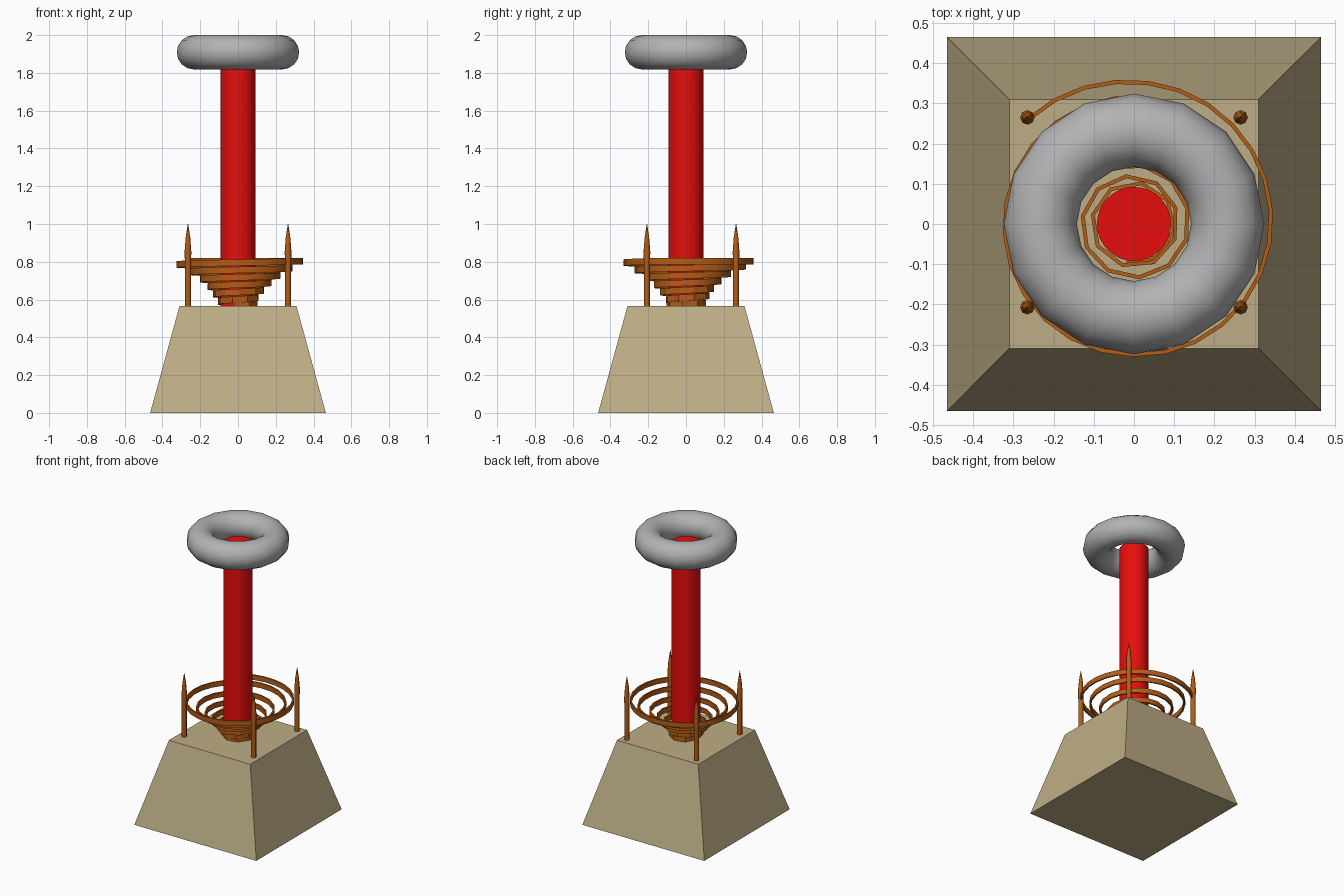
import bpy, bmesh, math

if "Cube" in bpy.data.objects:
    bpy.data.objects.remove(bpy.data.objects["Cube"])


def material(name, rgb):
    m = bpy.data.materials.new(name)
    m.diffuse_color = (*rgb, 1)
    m.use_nodes = True
    m.node_tree.nodes["Principled BSDF"].inputs["Base Color"].default_value = m.diffuse_color
    return m


STONE = material("sandstone", (0.515, 0.423, 0.238))
RED = material("red_enamel", (0.80, 0.004, 0.004))
COPPER = material("copper", (0.46, 0.11, 0.008))
METAL = material("grey_metal", (0.45, 0.45, 0.46))


def finish(ob, name, mat=None, smooth=None):
    ob.name = name
    if mat:
        ob.data.materials.append(mat)
    if smooth:
        bpy.ops.object.select_all(action='DESELECT')
        ob.select_set(True)
        bpy.context.view_layer.objects.active = ob
        bpy.ops.object.shade_smooth_by_angle(angle=math.radians(smooth))
    return ob


def sweep(name, rings, mat, smooth=None):
    """Skin a list of closed point rings and cap both ends."""
    bm = bmesh.new()
    vs = [[bm.verts.new(p) for p in ring] for ring in rings]
    n = len(vs[0])
    for a, b in zip(vs, vs[1:]):
        for i in range(n):
            j = (i + 1) % n
            bm.faces.new((a[i], a[j], b[j], b[i]))
    bm.faces.new(vs[0][::-1])
    bm.faces.new(vs[-1])
    bmesh.ops.recalc_face_normals(bm, faces=bm.faces)
    me = bpy.data.meshes.new(name)
    bm.to_mesh(me)
    bm.free()
    ob = bpy.data.objects.new(name, me)
    bpy.context.collection.objects.link(ob)
    return finish(ob, name, mat, smooth)


def square(h, z):
    return [(-h, -h, z), (h, -h, z), (h, h, z), (-h, h, z)]


# Tapered plinth
sweep("plinth", [square(0.465, 0), square(0.31, 0.565)], STONE)

# Central column
bpy.ops.mesh.primitive_cylinder_add(vertices=32, radius=0.092, depth=1.33,
                                    location=(0, 0, 1.229))
finish(bpy.context.object, "column", RED, 40)

# Ring on top
bpy.ops.mesh.primitive_torus_add(major_segments=16, minor_segments=16,
                                 major_radius=0.233, minor_radius=0.091,
                                 location=(0, 0, 1.909))
finish(bpy.context.object, "top_ring", METAL, 60)

# Four pointed rods
ROD = [(0.016, 0.56), (0.016, 0.79), (0.018, 0.85), (0.012, 0.93), (0.001, 1.0)]
for i, (x, y) in enumerate([(-0.265, -0.207), (0.265, -0.207),
                            (0.265, 0.265), (-0.265, 0.265)]):
    rings = [[(x + r * math.cos(k * math.pi / 4), y + r * math.sin(k * math.pi / 4), z)
              for k in range(8)] for r, z in ROD]
    sweep(f"rod_{i + 1}", rings, COPPER, 50)

# Conical spiral ribbon: radius against number of turns, from the outer end inward
RADII = [(0, 0.37), (0.125, 0.353), (0.375, 0.341), (0.625, 0.325), (0.875, 0.322),
         (1.125, 0.315), (1.375, 0.285), (1.875, 0.25), (2.375, 0.22), (2.875, 0.20),
         (3.375, 0.172), (3.875, 0.16), (4.375, 0.136), (4.875, 0.13),
         (5.375, 0.108), (6.0, 0.104), (6.8, 0.098)]


def radius(t):
    for (t0, r0), (t1, r1) in zip(RADII, RADII[1:]):
        if t <= t1:
            return r0 + (r1 - r0) * (t - t0) / (t1 - t0)
    return RADII[-1][1]


rings, t = [], 0.0
while t < 6.7:
    r, a = radius(t), math.radians(135) - 2 * math.pi * t
    z = max(0.58, min(0.803, 0.82 - 0.039 * t))
    c, s = math.cos(a), math.sin(a)
    rings.append([((r + dr) * c, (r + dr) * s, z + dz) for dr, dz in
                  ((-0.005, -0.017), (0.005, -0.017), (0.005, 0.017), (-0.005, 0.017))])
    t += 0.08 / (2 * math.pi * r)
sweep("spiral_ribbon", rings, COPPER, 30)
